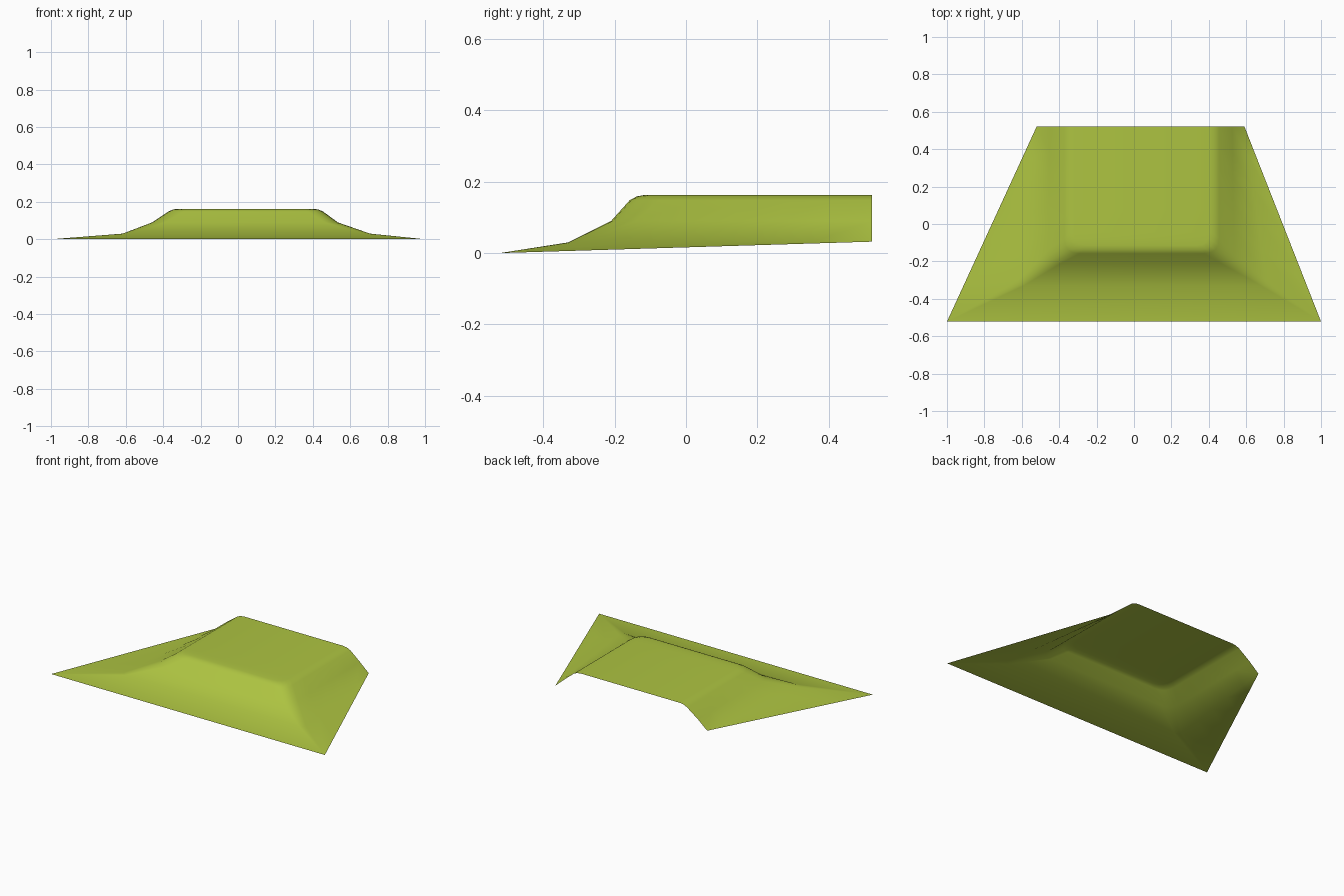
import bpy, bmesh
from mathutils import Vector

if "Cube" in bpy.data.objects:
    bpy.data.objects.remove(bpy.data.objects["Cube"])

BACK, SIDE_STEPS, ARC = 0.522, 5, 4

# U-shaped contour lines from the outer rim up to the plateau:
# front y, front z, front left x, front right x, back left x, back right x, back z, corner radius
CONTOURS = [
    (-0.522, 0.000, -1.00, 1.00, -0.52, 0.590, 0.032, 0.00),
    (-0.330, 0.030, -0.62, 0.71, -0.52, 0.590, 0.032, 0.03),
    (-0.210, 0.090, -0.46, 0.535, -0.452, 0.525, 0.090, 0.07),
    (-0.158, 0.148, -0.372, 0.455, -0.372, 0.455, 0.148, 0.08),
    (-0.138, 0.159, -0.348, 0.430, -0.348, 0.430, 0.159, 0.08),
    (-0.115, 0.163, -0.320, 0.402, -0.320, 0.402, 0.163, 0.07),
]


def rounded_corner(corner, a, b, r):
    """Points of a small curve that replaces a corner between a and b."""
    p = corner + (a - corner).normalized() * r
    q = corner + (b - corner).normalized() * r
    return [p.lerp(corner, i / ARC).lerp(corner.lerp(q, i / ARC), i / ARC)
            for i in range(ARC + 1)]


def contour(yf, zf, fl, fr, bl, br, zb, r):
    back_l, back_r = Vector((bl, BACK, zb)), Vector((br, BACK, zb))
    front_l, front_r = Vector((fl, yf, zf)), Vector((fr, yf, zf))
    left = rounded_corner(front_l, back_l, front_r, r)
    right = rounded_corner(front_r, front_l, back_r, r)
    pts = [back_l.lerp(left[0], i / SIDE_STEPS) for i in range(SIDE_STEPS)]
    pts += left + right
    pts += [right[-1].lerp(back_r, i / SIDE_STEPS) for i in range(1, SIDE_STEPS + 1)]
    return pts


# Open sheet: slopes between contours, then the flat plateau
bm = bmesh.new()
rows = [[bm.verts.new(p) for p in contour(*c)] for c in CONTOURS]
for low, high in zip(rows, rows[1:]):
    for i in range(len(low) - 1):
        bm.faces.new((low[i], low[i + 1], high[i + 1], high[i]))
top = rows[-1]
for i in range(len(top) // 2 - 1):
    j = len(top) - 1 - i
    bm.faces.new((top[i], top[i + 1], top[j - 1], top[j]))
bmesh.ops.remove_doubles(bm, verts=bm.verts, dist=0.0005)
for f in bm.faces:
    f.normal_update()
    if f.normal.z < 0:
        f.normal_flip()
    f.smooth = True

mesh = bpy.data.meshes.new("raised_mound")
bm.to_mesh(mesh)
bm.free()
mound = bpy.data.objects.new("raised_mound", mesh)
bpy.context.collection.objects.link(mound)

# Colour
green = bpy.data.materials.new("olive green")
green.diffuse_color = (0.42, 0.55, 0.053, 1)
green.use_nodes = True
green.node_tree.nodes["Principled BSDF"].inputs["Base Color"].default_value = green.diffuse_color
mesh.materials.append(green)
